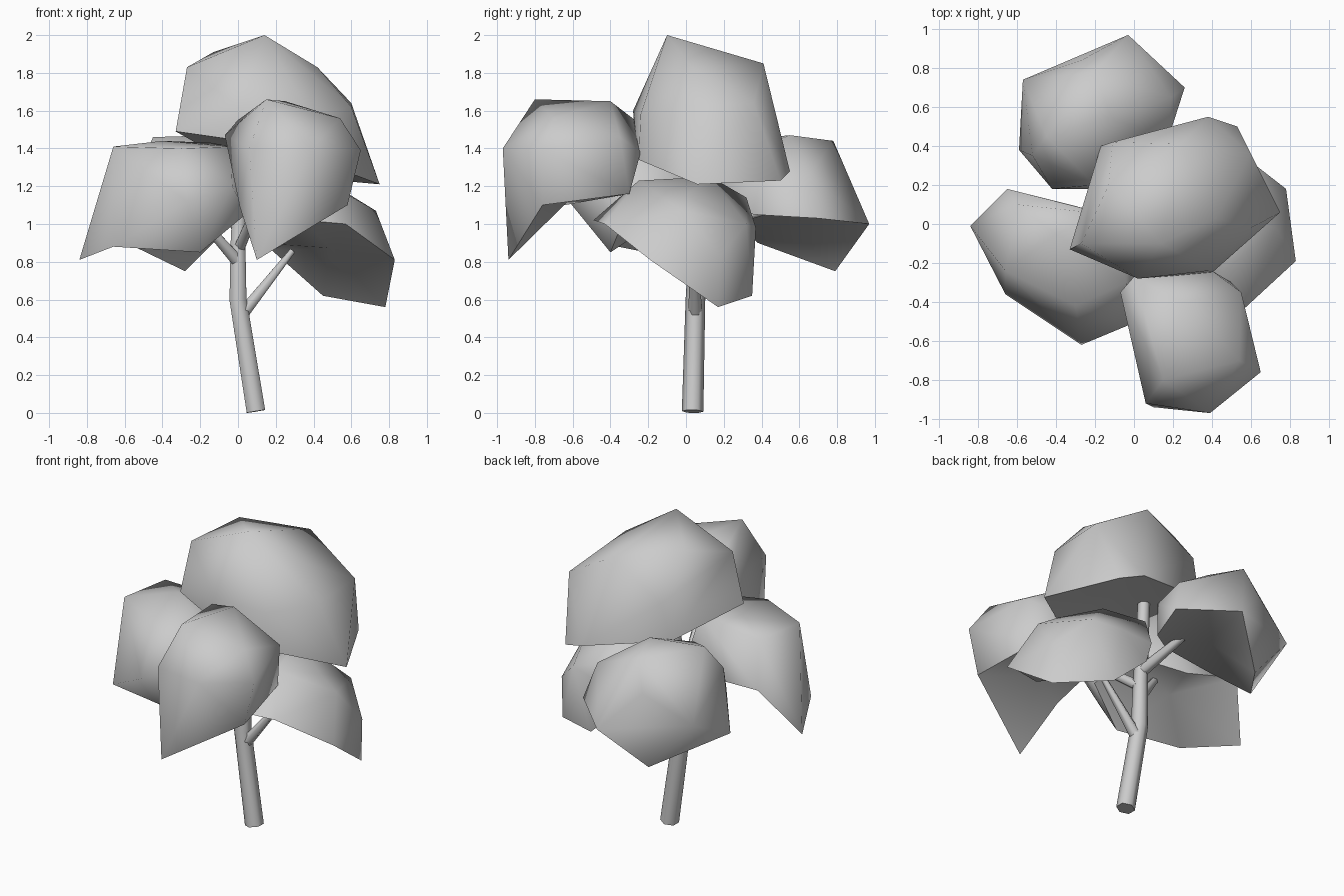
import bpy, bmesh, math
from mathutils import Vector


def finish(obj, angle):
    bpy.ops.object.select_all(action='DESELECT')
    obj.select_set(True)
    bpy.context.view_layer.objects.active = obj
    bpy.ops.object.shade_smooth_by_angle(angle=math.radians(angle))


def new_object(name, bm):
    bmesh.ops.recalc_face_normals(bm, faces=bm.faces)
    mesh = bpy.data.meshes.new(name)
    bm.to_mesh(mesh)
    bm.free()
    obj = bpy.data.objects.new(name, mesh)
    bpy.context.collection.objects.link(obj)
    return obj


def limb(name, path, sides=6):
    """Tapered six-sided tube through (x, y, z, radius) points."""
    bm = bmesh.new()
    pts = [Vector(p[:3]) for p in path]
    rings = []
    for i, p in enumerate(pts):
        axis = pts[min(i + 1, len(pts) - 1)] - pts[max(i - 1, 0)]
        side = axis.cross(Vector((0, 1, 0.01))).normalized()
        up = side.cross(axis).normalized()
        r = path[i][3]
        angles = [2 * math.pi * (k + 0.5) / sides for k in range(sides)]
        rings.append([bm.verts.new(p + r * (side * math.cos(a) + up * math.sin(a)))
                      for a in angles])
    for a, b in zip(rings, rings[1:]):
        for k in range(sides):
            n = (k + 1) % sides
            bm.faces.new((a[k], a[n], b[n], b[k]))
    bm.faces.new(rings[0])
    bm.faces.new(rings[-1])
    finish(new_object(name, bm), 65)


def clump(name, rim, crown, lift=0.05):
    """Faceted leaf dome: hull over rim and crown, with a hollowed underside."""
    bm = bmesh.new()
    low = {bm.verts.new(p) for p in rim}
    for p in crown:
        bm.verts.new(p)
    bmesh.ops.convex_hull(bm, input=list(bm.verts))
    bmesh.ops.delete(bm, geom=[v for v in bm.verts if not v.link_faces], context='VERTS')
    bm.normal_update()
    under = [f for f in bm.faces if all(v in low for v in f.verts) and f.normal.z < -0.3]
    bmesh.ops.delete(bm, geom=under, context='FACES')
    open_edges = [e for e in bm.edges if len(e.link_faces) == 1]
    if open_edges:
        mid = sum((Vector(p) for p in rim), Vector()) / len(rim)
        hub = bm.verts.new(mid + Vector((0, 0, lift)))
        for e in open_edges:
            bm.faces.new((e.verts[0], e.verts[1], hub))
    finish(new_object(name, bm), 70)


# Trunk and branches
limb("trunk", [(0.095, 0.035, 0.008, 0.057), (0, 0.05, 0.6, 0.052),
               (0.0, 0.06, 0.9, 0.045), (0.02, 0.12, 1.5, 0.035)])
limb("right_branch", [(0.02, 0.05, 0.52, 0.038), (0.29, 0.04, 0.86, 0.018)])
limb("left_branch", [(0.0, 0.05, 0.8, 0.037), (-0.28, -0.12, 1.12, 0.02)])
limb("back_branch", [(0.0, 0.05, 0.97, 0.038), (-0.04, 0.48, 1.09, 0.022)])
limb("front_branch", [(0.01, 0.05, 0.88, 0.033), (0.18, -0.45, 1.28, 0.02)])

# Leaf clumps
clump("top_foliage",
      [(-0.33, -0.13, 1.49), (0.02, -0.27, 1.44), (0.4, -0.25, 1.34), (0.75, 0.06, 1.21),
       (0.53, 0.5, 1.23), (0.38, 0.55, 1.28), (-0.17, 0.4, 1.4)],
      [(0.14, -0.1, 2.0), (-0.27, -0.1, 1.83), (-0.13, 0.2, 1.91), (0.42, 0.03, 1.83),
       (0.24, 0.41, 1.85), (0.6, 0.36, 1.64), (0.6, -0.02, 1.62), (0.02, -0.28, 1.6),
       (0.38, -0.24, 1.58), (-0.11, 0.42, 1.64)])

clump("front_foliage",
      [(0.1, -0.94, 0.81), (0.58, -0.76, 1.1), (0.5, -0.3, 1.16), (0.04, -0.3, 1.16),
       (0.01, -0.7, 1.09)],
      [(0.15, -0.8, 1.66), (0.25, -0.4, 1.65), (0.54, -0.7, 1.56), (0.65, -0.76, 1.39),
       (0.39, -0.97, 1.4), (0.06, -0.92, 1.4), (-0.07, -0.35, 1.47), (0.0, -0.27, 1.55),
       (0.4, -0.24, 1.38), (0.55, -0.35, 1.46)], 0.08)

clump("left_foliage",
      [(-0.84, -0.01, 0.81), (-0.66, -0.36, 0.88), (-0.2, -0.4, 0.85), (0.04, -0.32, 1.05),
       (0.0, -0.02, 1.12), (-0.33, 0.1, 1.07), (-0.65, 0.18, 1.12)],
      [(-0.27, -0.62, 1.12), (-0.66, -0.24, 1.41), (-0.6, 0.1, 1.41), (-0.4, -0.05, 1.44),
       (-0.14, 0.05, 1.43), (-0.04, -0.3, 1.41), (-0.3, -0.42, 1.4), (-0.03, -0.52, 1.2)])

clump("back_foliage",
      [(-0.28, 0.79, 0.75), (-0.03, 0.97, 1.0), (0.26, 0.7, 1.03), (0.12, 0.36, 1.05),
       (-0.1, 0.18, 1.12), (-0.42, 0.18, 1.08), (-0.59, 0.38, 0.9)],
      [(-0.57, 0.74, 1.08), (-0.45, 0.45, 1.46), (-0.12, 0.55, 1.47), (-0.2, 0.78, 1.44),
       (0.19, 0.65, 1.26), (0.17, 0.42, 1.22), (-0.52, 0.35, 1.3), (-0.27, 0.84, 1.25),
       (-0.2, 0.2, 1.33)])

clump("right_foliage",
      [(0.78, 0.17, 0.56), (0.83, -0.19, 0.81), (0.57, -0.43, 1.0), (0.35, -0.49, 1.02),
       (0.24, 0.0, 0.89), (0.18, 0.33, 0.86), (0.45, 0.35, 0.62)],
      [(0.45, -0.25, 1.23), (0.35, 0.13, 1.25), (0.6, 0.0, 1.15), (0.6, 0.32, 1.0),
       (0.73, -0.02, 1.07), (0.4, 0.37, 0.98), (0.25, -0.1, 1.14), (0.78, 0.18, 0.83),
       (0.14, 0.33, 1.0), (0.18, 0.32, 1.14)])
